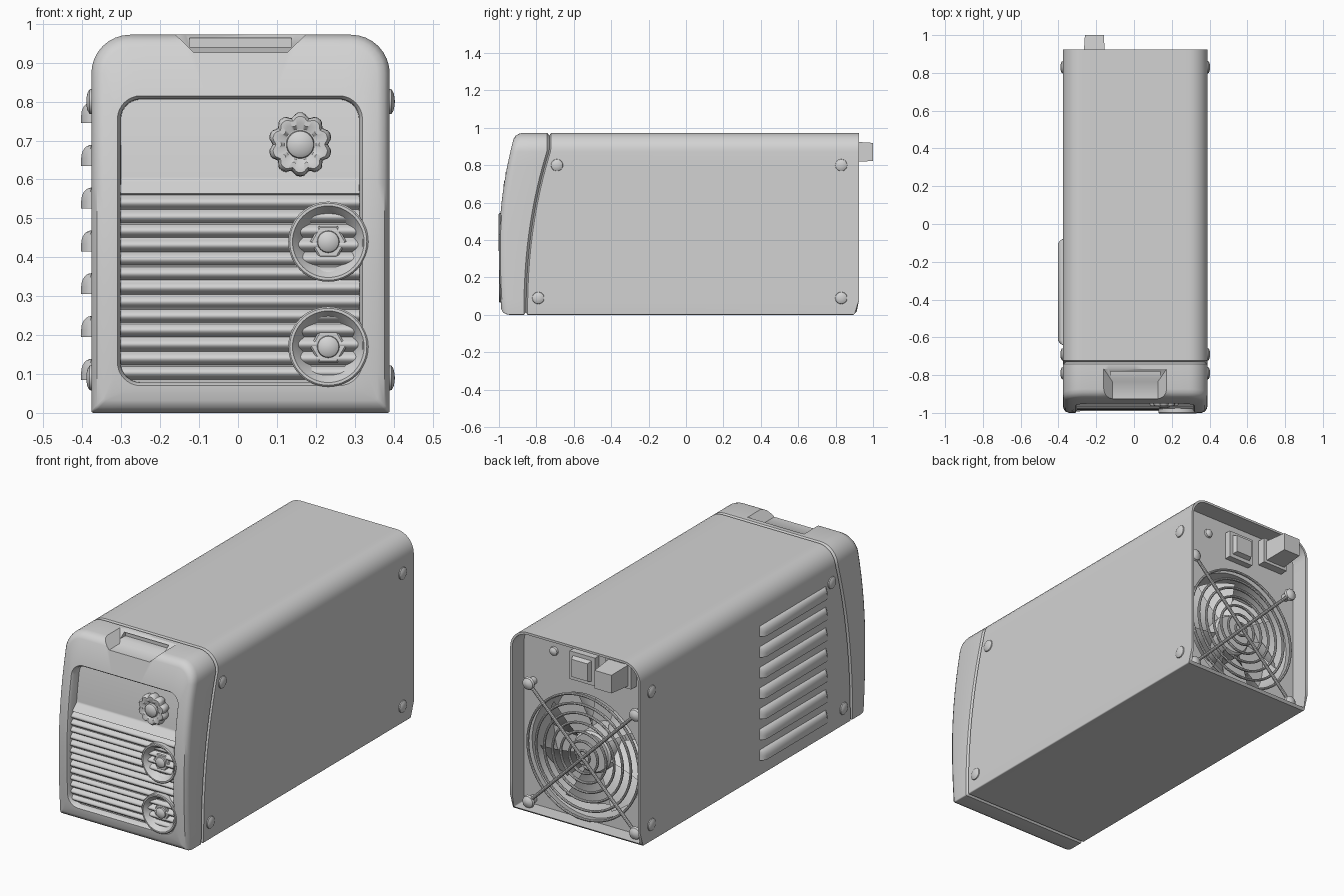
import bpy, bmesh, math
from math import sin, cos, pi
from mathutils import Vector

cube = bpy.data.objects.get("Cube")
if cube:
    bpy.data.objects.remove(cube)

grey = bpy.data.materials.new("light grey")
grey.use_nodes = True
grey.diffuse_color = (0.65, 0.65, 0.65, 1)
grey.node_tree.nodes["Principled BSDF"].inputs["Base Color"].default_value = grey.diffuse_color

LEFT, RIGHT, TOP, MID = -0.377, 0.39, 0.972, 0.0065


def smooth(obj, angle=35):
    bpy.ops.object.select_all(action='DESELECT')
    obj.select_set(True)
    bpy.context.view_layer.objects.active = obj
    bpy.ops.object.shade_smooth_by_angle(angle=math.radians(angle))


def loft(name, rings, closed=True, caps=(False, False)):
    """Skin a list of equally long point rings."""
    bm = bmesh.new()
    rows = [[bm.verts.new(p) for p in ring] for ring in rings]
    n = len(rows[0])
    for a, b in zip(rows, rows[1:]):
        for i in range(n if closed else n - 1):
            j = (i + 1) % n
            bm.faces.new((a[i], a[j], b[j], b[i]))
    for use, row in zip(caps, (rows[0], rows[-1])):
        if use:
            bm.faces.new(row)
    bmesh.ops.recalc_face_normals(bm, faces=bm.faces)
    mesh = bpy.data.meshes.new(name)
    bm.to_mesh(mesh)
    bm.free()
    obj = bpy.data.objects.new(name, mesh)
    bpy.context.collection.objects.link(obj)
    mesh.materials.append(grey)
    smooth(obj)
    return obj


def lathe(name, centre, axis, profile, n=32, lobes=0, caps=(True, True)):
    """Spin (radius, height) pairs about an axis; lobes scallop the wide rings."""
    q = Vector(axis).to_track_quat('Z', 'Y')
    rings = []
    for r, h in profile:
        ring = []
        for i in range(n):
            a = 2 * pi * i / n
            k = 1 - 0.13 * (0.5 + 0.5 * cos(lobes * a)) ** 2 if lobes and r > 0.05 else 1
            ring.append(q @ Vector((r * k * cos(a), r * k * sin(a), h)) + Vector(centre))
        rings.append(ring)
    return loft(name, rings, caps=caps)


def rod(name, p, q, r):
    d = Vector(q) - Vector(p)
    return lathe(name, p, d, [(r, 0), (r, d.length)], 10)


def box(name, x, y, z, grow=1.0):
    """Box given by its ranges; grow scales the far y end."""
    rings = []
    for yy, k in ((y[0], 1), (y[1], grow)):
        cx, cz = sum(x) / 2, sum(z) / 2
        dx, dz = (x[1] - x[0]) / 2 * k, (z[1] - z[0]) / 2 * k
        rings.append([(cx + sx * dx, yy, cz + sz * dz) for sx, sz in ((1, 1), (-1, 1), (-1, -1), (1, -1))])
    return loft(name, rings, caps=(True, True))


def cut(target, cutter):
    mod = target.modifiers.new("cut", 'BOOLEAN')
    mod.object, mod.operation, mod.solver = cutter, 'DIFFERENCE', 'EXACT'
    bpy.context.view_layer.objects.active = target
    bpy.ops.object.modifier_apply(modifier=mod.name)
    bpy.data.objects.remove(cutter)


def outline(x0, x1, z0, z1, rt, rb, y, arc=8, side=12):
    """Rounded rectangle with y given as a function of z."""
    corners = [(x1 - rt, z1 - rt, rt), (x0 + rt, z1 - rt, rt), (x0 + rb, z0 + rb, rb), (x1 - rb, z0 + rb, rb)]
    arcs = [[(cx + r * cos((k + i / arc) * pi / 2), cz + r * sin((k + i / arc) * pi / 2))
             for i in range(arc + 1)] for k, (cx, cz, r) in enumerate(corners)]
    pts = []
    for k, a in enumerate(arcs):
        (ax, az), (bx, bz) = a[-1], arcs[(k + 1) % 4][0]
        pts += a + [(ax + (bx - ax) * i / side, az + (bz - az) * i / side) for i in range(1, side)]
    return [(x, y(z), z) for x, z in pts]


def body(inset, y):
    return outline(LEFT + inset, RIGHT - inset, inset, TOP - inset, max(0.1 - inset, 0.02), 0.006, y)


def opening(inset, y):
    return outline(-0.31 + inset, 0.32 - inset, 0.07 + inset, 0.815 - inset, 0.06 - inset, 0.06 - inset, y)


def front(z):
    return -1 + (0.224 if z > 0.35 else 0.12) * (z - 0.35) ** 2


def seam(z):
    return -0.855 + 0.125 * (max(0, min(z, 0.88)) / 0.88) ** 2.2


# Front bezel with panel recess and hand notch
bezel = loft("front_bezel", [
    body(0.1, lambda z: -0.865), body(0.1, seam), body(0.014, seam),
    body(0, lambda z: seam(z) - 0.012), body(0, lambda z: front(z) + 0.04),
    body(0.004, lambda z: front(z) + 0.022), body(0.014, lambda z: front(z) + 0.007),
    body(0.032, front), opening(0, front), opening(0.008, lambda z: front(z) + 0.012),
    opening(0.01, lambda z: -0.88)], caps=(True, True))
notch = [[(MID + s * w, y, z) for s, y in ((-1, -1.1), (1, -1.1), (1, back), (-1, back))]
         for w, back, z in ((0.12, -0.835, 0.926), (0.185, -0.74, 0.99))]
cut(bezel, loft("notch_cutter", notch, caps=(True, True)))
cut(bezel, box("slot_cutter", (-0.125, 0.137), (-0.86, -0.77), (0.94, 0.963)))
smooth(bezel)

# Front panel: plain top, ribbed lower part
def panel_depth(z):
    if z > 0.6:
        return 0.055
    if z > 0.56:
        return 0.055 - 0.035 * (0.6 - z) / 0.04
    if z < 0.085:
        return 0.035
    return 0.036 - 0.02 * abs(sin((z - 0.085) / 0.0365 * pi))


rows = [0.065 + 0.755 * i / 180 for i in range(181)]
loft("front_panel", [[(x, front(z) + panel_depth(z), z) for x in (-0.312, 0.322)] for z in rows], closed=False)

# Control knob
lathe("control_knob", (0.16, front(0.69) + 0.055, 0.69), (0, -1, 0),
      [(0.078, 0), (0.082, 0.02), (0.08, 0.036), (0.072, 0.045), (0.055, 0.045), (0.04, 0.036),
       (0.036, 0.036), (0.034, 0.046), (0.024, 0.053), (0.004, 0.056)], 80, 10)

# Output sockets
for name, z in (("upper", 0.44), ("lower", 0.17)):
    c = (0.232, front(z), z)
    lathe(name + "_socket", c, (0, -1, 0),
          [(0.103, -0.06), (0.103, 0), (0.099, 0.004), (0.092, 0.004), (0.088, -0.002),
           (0.082, -0.008), (0.06, -0.045), (0.004, -0.047)], 48)
    lathe(name + "_socket_nut", c, (0, -1, 0), [(0.047, -0.05), (0.047, -0.022), (0.042, -0.018)], 6)
    lathe(name + "_socket_pin", c, (0, -1, 0), [(0.029, -0.02), (0.027, -0.01), (0.018, -0.004), (0.003, -0.002)], 24)

# Outer casing, open at the back
def rear(z):
    return 0.925 - max(0, 0.03 - z)


loft("casing", [body(0.05, seam), body(0.012, seam), body(0, lambda z: seam(z) + 0.008), body(0, rear),
                body(0.012, rear), body(0.012, lambda z: 0.82)])

# Recessed back panel with round fan opening
FAN = Vector((MID, 0, 0.355))
edge = body(0.01, lambda z: 0.825)


def hole(y, r):
    ring = []
    for p in edge:
        d = Vector((p[0], 0, p[2])) - FAN
        ring.append(FAN + d.normalized() * r + Vector((0, y, 0)))
    return ring


loft("back_panel", [edge, hole(0.825, 0.325), hole(0.64, 0.325), hole(0.64, 0.02)], caps=(False, True))

# Fan
lathe("fan_hub", FAN + Vector((0, 0.64, 0)), (0, 1, 0), [(0.11, 0), (0.11, 0.14), (0.1, 0.15)])
for k in range(7):
    blade = []
    for i in range(7):
        r = 0.1 + 0.21 * i / 6
        ring = []
        for t in range(5):
            a = 2 * pi * k / 7 + 0.1 * i / 6 + 0.65 * t / 4
            ring.append(FAN + Vector((r * cos(a), 0.68 + 0.1 * t / 4, r * sin(a))))
        blade.append(ring)
    loft(f"fan_blade_{k + 1}", blade, closed=False)

# Wire fan guard
for k in range(7):
    bpy.ops.mesh.primitive_torus_add(location=FAN + Vector((0, 0.855, 0)), rotation=(pi / 2, 0, 0),
                                     major_radius=0.035 + 0.049 * k, minor_radius=0.007,
                                     major_segments=56, minor_segments=8)
    wire = bpy.context.object
    wire.name = f"guard_ring_{k + 1}"
    wire.data.materials.append(grey)
    smooth(wire)
for sx in (-1, 1):
    for sz in (-1, 1):
        end = FAN + Vector((sx * 0.315, 0.865, sz * 0.315))
        rod("guard_spoke", FAN + Vector((0, 0.865, 0)), end, 0.009)
        lathe("guard_bolt", end, (0, 1, 0),
              [(0.02, -0.045), (0.02, 0), (0.034, 0), (0.03, 0.012), (0.018, 0.02), (0.003, 0.023)], 24)

# Switch, cable gland and earth screw
box("power_switch_frame", (-0.065, 0.085), (0.82, 0.86), (0.755, 0.905))
box("power_switch_rocker", (-0.045, 0.065), (0.86, 0.885), (0.775, 0.885), 0.85)
box("cable_gland_base", (-0.285, -0.135), (0.82, 0.87), (0.8, 0.94))
box("cable_gland", (-0.268, -0.152), (0.87, 1.0), (0.815, 0.927), 0.86)
lathe("earth_screw", (0.2, 0.825, 0.86), (0, 1, 0), [(0.024, 0), (0.022, 0.01), (0.012, 0.017), (0.002, 0.019)], 20)

# Casing bolts on both sides
for side, x in ((-1, LEFT), (1, RIGHT)):
    for y, z in ((-0.69, 0.8), (0.83, 0.8), (-0.79, 0.09), (0.83, 0.09)):
        lathe("casing_bolt", (x, y, z), (side, 0, 0),
              [(0.033, -0.003), (0.031, 0.005), (0.022, 0.01), (0.01, 0.0125), (0.002, 0.013)], 24)

# Louvres on the right side
for k in range(7):
    z0 = 0.085 + 0.11 * k
    rings = []
    for y, s in ((-0.64, 0.1), (-0.632, 0.6), (-0.615, 1), (-0.105, 1), (-0.088, 0.6), (-0.08, 0.1)):
        section = [(LEFT + 0.004, z0), (LEFT - 0.026 * s, z0)]
        section += [(LEFT - 0.026 * s * cos(a), z0 + 0.02 + 0.034 * sin(a))
                    for a in [pi / 2 * i / 6 for i in range(7)]]
        section += [(LEFT + 0.004, z0 + 0.054)]
        rings.append([(x, y, z) for x, z in section])
    loft(f"louvre_{k + 1}", rings, caps=(True, True))
